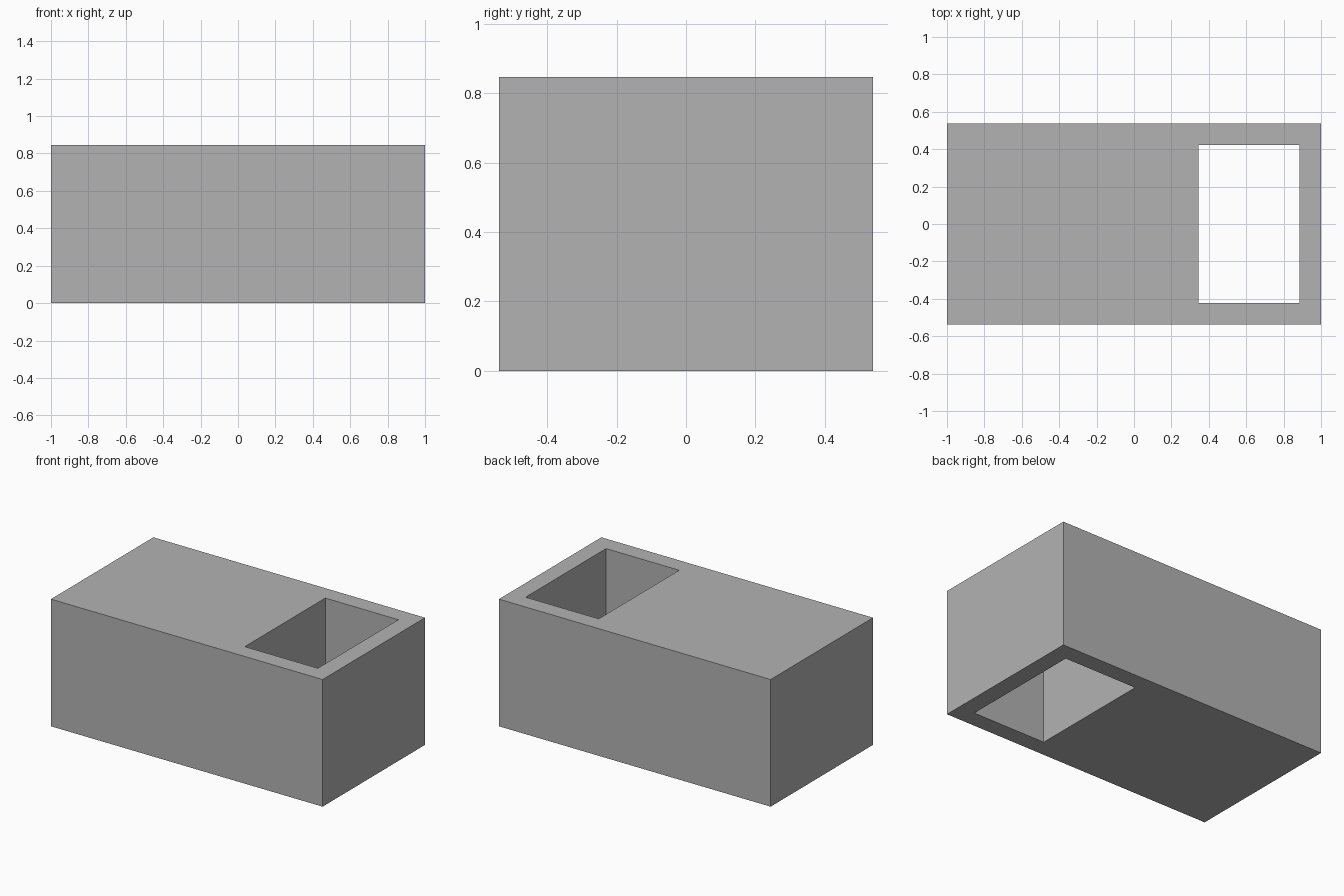
import bpy
import bmesh

if "Cube" in bpy.data.objects:
    bpy.data.objects.remove(bpy.data.objects["Cube"])

U = 1 / 13                       # block unit: 26 x 14 x 11 units overall
HEIGHT = 11 * U

grey = bpy.data.materials.new("concrete_grey")
grey.diffuse_color = (0.45, 0.45, 0.45, 1)
grey.use_nodes = True
grey.node_tree.nodes["Principled BSDF"].inputs["Base Color"].default_value = grey.diffuse_color


def rect(x0, x1, y0, y1, z):
    return [(x0, y0, z), (x1, y0, z), (x1, y1, z), (x0, y1, z)]


# Block with a rectangular shaft running right through near one end
bm = bmesh.new()
outer, inner = (-13 * U, 13 * U, -7 * U, 7 * U), (4.5 * U, 11.5 * U, -5.5 * U, 5.5 * U)
rings = [[bm.verts.new(p) for p in rect(*r, z)]
         for r, z in ((outer, 0), (outer, HEIGHT), (inner, HEIGHT), (inner, 0))]

# Outer walls, top rim, shaft walls and bottom rim
for a, b in zip(rings, rings[1:] + rings[:1]):
    for i in range(4):
        j = (i + 1) % 4
        bm.faces.new((a[i], a[j], b[j], b[i]))
bmesh.ops.recalc_face_normals(bm, faces=bm.faces)

mesh = bpy.data.meshes.new("hollow_block")
bm.to_mesh(mesh)
bm.free()
mesh.materials.append(grey)
block = bpy.data.objects.new("hollow_block", mesh)
bpy.context.collection.objects.link(block)
